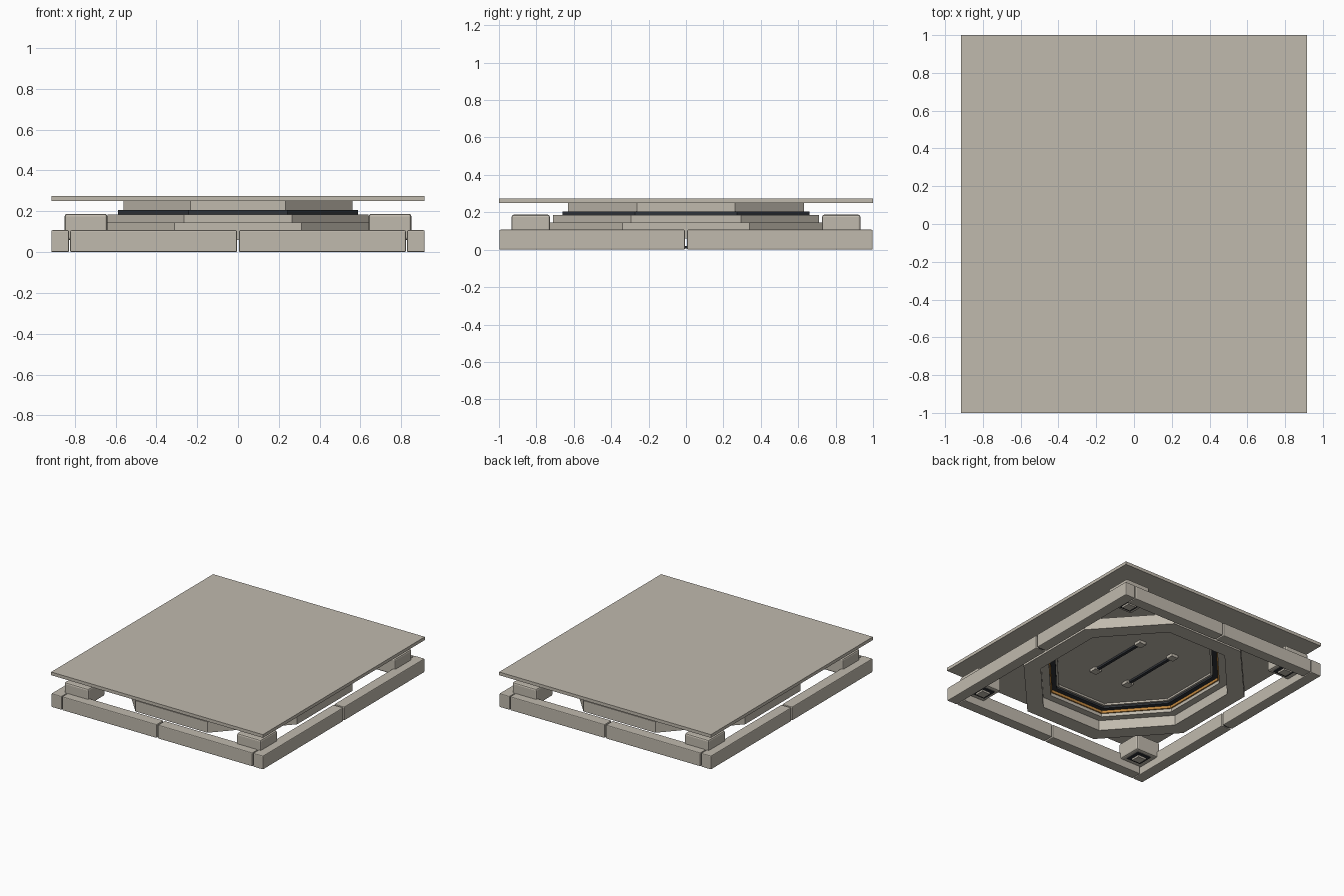
import bpy, bmesh, math

cube = bpy.data.objects.get("Cube")
if cube:
    bpy.data.objects.remove(cube, do_unlink=True)


def material(name, rgb):
    m = bpy.data.materials.new(name)
    m.use_nodes = True
    m.diffuse_color = (*rgb, 1)
    m.node_tree.nodes["Principled BSDF"].inputs["Base Color"].default_value = (*rgb, 1)
    return m


BEIGE = material("warm grey", (0.53, 0.49, 0.42))
DARK = material("charcoal", (0.03, 0.034, 0.04))
AMBER = material("amber", (0.55, 0.25, 0.05))


def finish(bm, name, mat, bevel=0):
    bmesh.ops.recalc_face_normals(bm, faces=bm.faces)
    mesh = bpy.data.meshes.new(name)
    bm.to_mesh(mesh)
    bm.free()
    mesh.materials.append(mat)
    ob = bpy.data.objects.new(name, mesh)
    bpy.context.collection.objects.link(ob)
    if bevel:
        mod = ob.modifiers.new("bevel", "BEVEL")
        mod.width = bevel
        mod.segments = 2
    return ob


def box(name, x, y, z, mat=BEIGE, bevel=0):
    """Box from (min, max) pairs, in either order."""
    bm = bmesh.new()
    bmesh.ops.create_cube(bm, size=1)
    for v in bm.verts:
        v.co = [sum(r) / 2 + c * abs(r[1] - r[0]) for r, c in zip((x, y, z), v.co)]
    return finish(bm, name, mat, bevel)


def octagon(ax, ay, z):
    """Eight corners with flats at +-ax and +-ay."""
    r = 1 / math.cos(math.pi / 8)
    angles = [(i + 0.5) * math.pi / 4 for i in range(8)]
    return [(ax * r * math.cos(a), ay * r * math.sin(a), z) for a in angles]


def octagon_ring(name, outer, inner, z0, z1, mat=BEIGE):
    """Hollow octagonal ring; the y half size is 0.072 more than the x one."""
    bm = bmesh.new()
    loops = [[bm.verts.new(c) for c in octagon(a, a + 0.072, z)]
             for a, z in ((outer, z0), (outer, z1), (inner, z1), (inner, z0))]
    for k in range(4):
        a, b = loops[k], loops[(k + 1) % 4]
        for i in range(8):
            j = (i + 1) % 8
            bm.faces.new((a[i], a[j], b[j], b[i]))
    return finish(bm, name, mat)


def octagon_slab(name, a, z0, z1, mat=BEIGE):
    bm = bmesh.new()
    low = [bm.verts.new(c) for c in octagon(a, a + 0.072, z0)]
    high = [bm.verts.new(c) for c in octagon(a, a + 0.072, z1)]
    bm.faces.new(low)
    bm.faces.new(high)
    for i in range(8):
        j = (i + 1) % 8
        bm.faces.new((low[i], low[j], high[j], high[i]))
    return finish(bm, name, mat)


# Top plate
box("top_plate", (-0.915, 0.915), (-1, 1), (0.25, 0.275))

# Stepped octagonal pedestal, hollow from below
octagon_ring("lower_ring", 0.75, 0.63, 0.06, 0.145)
octagon_ring("middle_ring", 0.64, 0.575, 0.14, 0.185)
octagon_ring("glow_ring", 0.58, 0.565, 0.165, 0.185, AMBER)
octagon_ring("dark_gasket", 0.588, 0.53, 0.185, 0.205, DARK)
octagon_ring("upper_ring", 0.56, 0.515, 0.2, 0.25)
octagon_slab("upper_floor", 0.52, 0.215, 0.25)

# Two rails under the floor with a block at each end
for sx in (-1, 1):
    x = sx * 0.15
    box("floor_rail", (x - 0.012, x + 0.012), (-0.25, 0.25), (0.2, 0.216), DARK)
    for sy in (-1, 1):
        y = sy * 0.25
        box("rail_end_block", (x - 0.03, x + 0.03), (y - 0.03, y + 0.03), (0.193, 0.216))

for sx in (-1, 1):
    # Gap connector between the side beams
    box("beam_connector", (sx * 0.85, sx * 0.89), (-0.02, 0.02), (0.006, 0.02), DARK)
    for sy in (-1, 1):
        # Base frame beams
        box("side_beam", (sx * 0.828, sx * 0.915), (sy * 0.006, sy * 0.998), (0, 0.107), bevel=0.006)
        box("end_beam", (sx * 0.005, sx * 0.822), (sy * 0.912, sy * 0.998), (0, 0.107), bevel=0.006)
        # Corner supports with a recessed foot
        cx, cy = sx * 0.745, sy * 0.83
        box("corner_block", (cx - 0.105, cx + 0.105), (cy - 0.103, cy + 0.103), (0.06, 0.187), bevel=0.012)
        fx, fy = cx - sx * 0.013, cy - sy * 0.013
        box("corner_socket", (fx - 0.06, fx + 0.06), (fy - 0.06, fy + 0.06), (0.054, 0.07), DARK)
        box("corner_foot", (fx - 0.035, fx + 0.035), (fy - 0.035, fy + 0.035), (0.04, 0.07))
